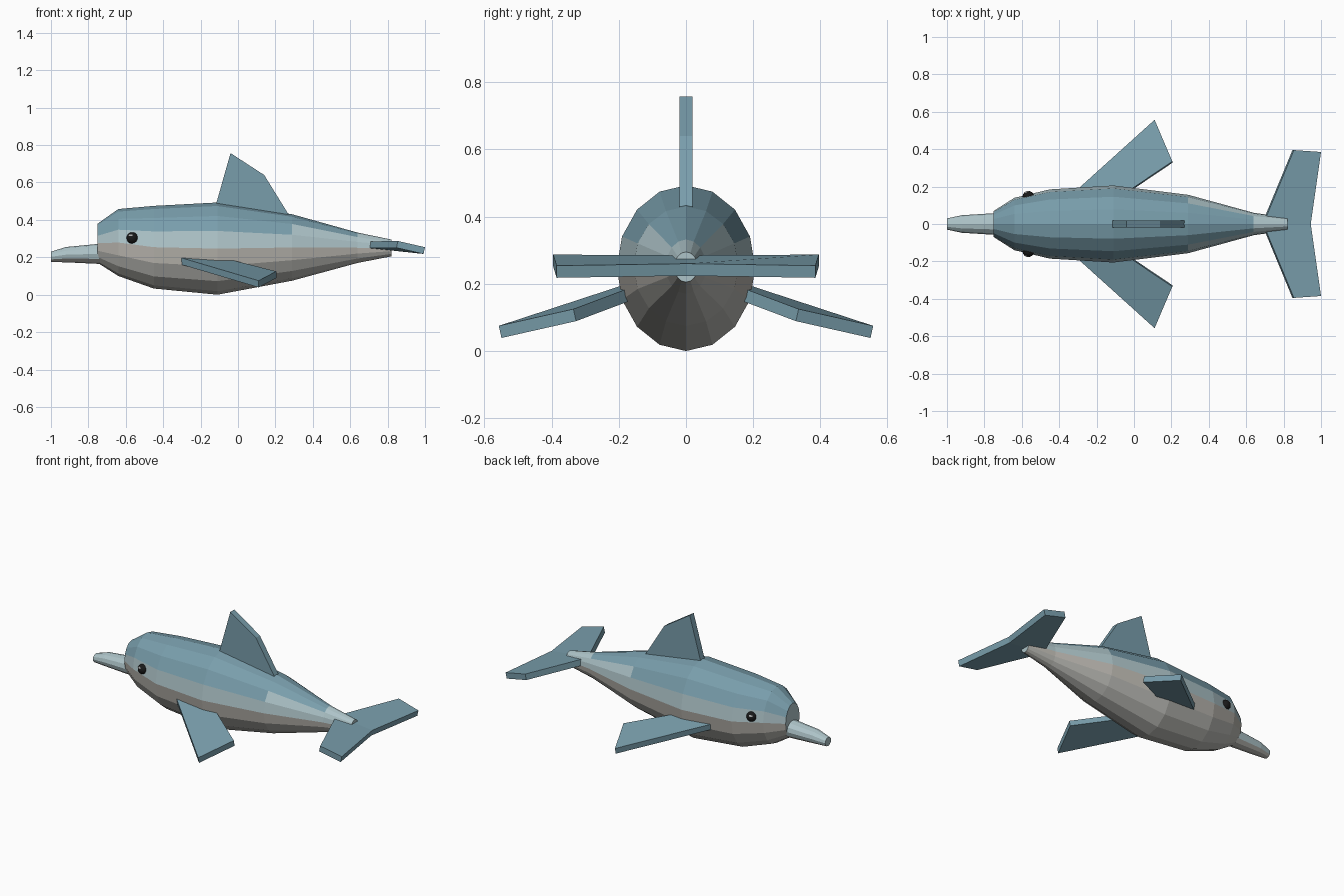
import bpy, bmesh
from math import sin, cos, pi, asin, degrees
from mathutils import Vector

cube = bpy.data.objects.get("Cube")
if cube:
    bpy.data.objects.remove(cube, do_unlink=True)


def material(name, colour):
    m = bpy.data.materials.new(name)
    m.use_nodes = True
    m.diffuse_color = (*colour, 1)
    bsdf = m.node_tree.nodes["Principled BSDF"]
    bsdf.inputs["Base Color"].default_value = (*colour, 1)
    bsdf.inputs["Roughness"].default_value = 0.6
    return m


BLUE = material("slate blue", (0.19, 0.34, 0.41))
PALE = material("pale blue grey", (0.42, 0.55, 0.58))
FLANK = material("warm grey", (0.50, 0.48, 0.44))
BELLY = material("belly grey", (0.48, 0.48, 0.45))
BLACK = material("eye black", (0.01, 0.01, 0.01))
GLINT = material("eye glint", (0.4, 0.4, 0.4))


def finish(name, bm, mats):
    bmesh.ops.recalc_face_normals(bm, faces=bm.faces)
    mesh = bpy.data.meshes.new(name)
    bm.to_mesh(mesh)
    bm.free()
    for m in mats:
        mesh.materials.append(m)
    ob = bpy.data.objects.new(name, mesh)
    bpy.context.collection.objects.link(ob)
    return ob


def loft(name, rings, sides, mats, rule):
    """Rings of (x, bottom, top, half width); rule picks a slot per band."""
    bm = bmesh.new()
    loops = []
    for x, low, high, half in rings:
        mid, rad = (low + high) / 2, (high - low) / 2
        loops.append([bm.verts.new((x, half * cos(2 * pi * k / sides),
                                    mid + rad * sin(2 * pi * k / sides)))
                      for k in range(sides)])
    for i in range(len(rings) - 1):
        x = (rings[i][0] + rings[i + 1][0]) / 2
        for k in range(sides):
            n = (k + 1) % sides
            f = bm.faces.new((loops[i][k], loops[i][n],
                              loops[i + 1][n], loops[i + 1][k]))
            elevation = degrees(asin(sin(2 * pi * (k + 0.5) / sides)))
            f.material_index = rule(x, elevation)
    # The first slot is the pale colour of the end caps
    bm.faces.new(loops[0])
    bm.faces.new(loops[-1])
    return finish(name, bm, mats)


def plate(name, top, offset):
    """Closed slab: an outline and its copy shifted by offset."""
    bm = bmesh.new()
    a = [bm.verts.new(p) for p in top]
    b = [bm.verts.new([c + d for c, d in zip(p, offset)]) for p in top]
    bm.faces.new(a)
    bm.faces.new(b)
    for i in range(len(a)):
        j = (i + 1) % len(a)
        bm.faces.new((a[i], a[j], b[j], b[i]))
    return finish(name, bm, [BLUE])


# Body: blue back, pale side that widens to the tail, grey belly
def body_rule(x, elevation):
    if elevation < 0:
        return 2 if elevation > -22.5 else 3
    limit = 22.5 if x < 0.29 else 45 if x < 0.64 else 90
    return 0 if elevation < limit else 1


loft("body", [(-0.75, 0.17, 0.38, 0.07), (-0.64, 0.10, 0.458, 0.14),
              (-0.45, 0.033, 0.475, 0.185), (-0.11, 0.0, 0.493, 0.206),
              (0.29, 0.075, 0.43, 0.156), (0.64, 0.17, 0.332, 0.06),
              (0.82, 0.205, 0.295, 0.035)],
     16, [PALE, BLUE, FLANK, BELLY], body_rule)

# Snout
loft("snout", [(-1.0, 0.175, 0.23, 0.03), (-0.92, 0.173, 0.255, 0.047),
               (-0.68, 0.162, 0.278, 0.062)],
     12, [PALE, BELLY], lambda x, e: 1 if e < -30 else 0)

# Dorsal fin
plate("dorsal_fin", [(x, -0.02, z) for x, z in
                     ((-0.13, 0.44), (-0.04, 0.757), (0.14, 0.64),
                      (0.27, 0.43), (0.2, 0.39))],
      (0, 0.04, 0))

# Paired flippers, tail flukes and eyes
for side, s in (("front", -1), ("back", 1)):
    plate("flipper_" + side,
          [(-0.33, s * 0.16, 0.205), (0.11, s * 0.557, 0.075),
           (0.205, s * 0.335, 0.125), (-0.04, s * 0.17, 0.187)],
          (0, -s * 0.008, -0.036))

    outline = [(0.71, 0, 0.285), (0.71, 0.045, 0.285), (0.855, 0.395, 0.287),
               (1.0, 0.385, 0.254), (0.945, 0, 0.26)]
    plate("tail_fluke_" + side, [(x, s * y, z) for x, y, z in outline],
          (-0.008, 0, -0.036))

    # Eye with a small glint on its upper forward side
    bm = bmesh.new()
    bmesh.ops.create_uvsphere(bm, u_segments=16, v_segments=10, radius=0.031)
    glint = Vector((-0.35, s * 0.8, 0.45)).normalized()
    for f in bm.faces:
        f.smooth = True
        if f.calc_center_median().normalized().dot(glint) > 0.97:
            f.material_index = 1
    eye = finish("eye_" + side, bm, [BLACK, GLINT])
    eye.location = (-0.565, s * 0.146, 0.303)
